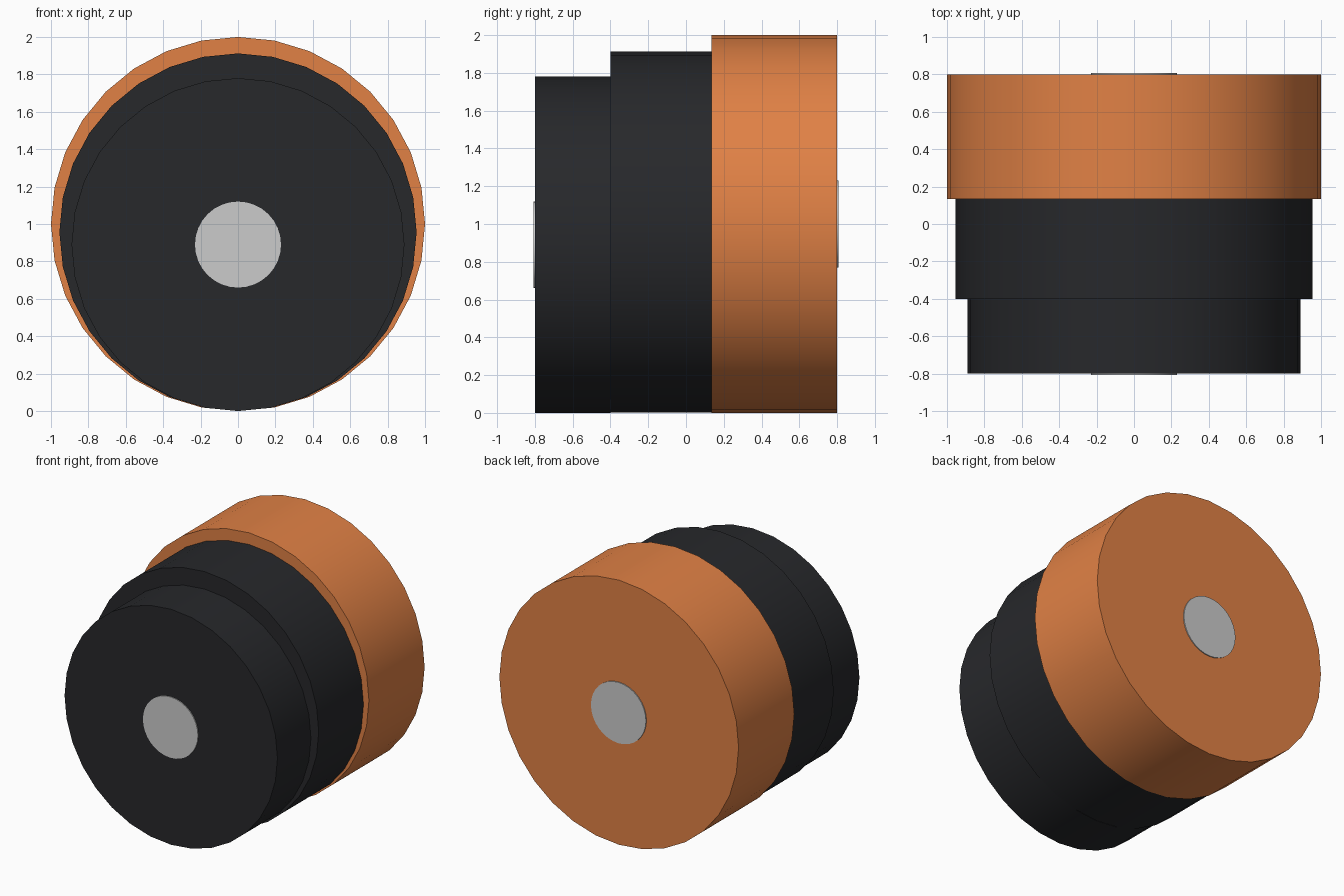
import bpy, math

if "Cube" in bpy.data.objects:
    bpy.data.objects.remove(bpy.data.objects["Cube"])


def material(name, rgb):
    m = bpy.data.materials.new(name)
    m.diffuse_color = (*rgb, 1)
    m.use_nodes = True
    m.node_tree.nodes["Principled BSDF"].inputs["Base Color"].default_value = m.diffuse_color
    return m


def drum(name, radius, y0, y1, z, mat=None):
    """Closed 32-sided cylinder lying along y."""
    bpy.ops.mesh.primitive_cylinder_add(
        vertices=32, radius=radius, depth=y1 - y0,
        location=(0, (y0 + y1) / 2, z), rotation=(math.pi / 2, 0, 0))
    ob = bpy.context.object
    ob.name = name
    bpy.ops.object.transform_apply(location=False, rotation=True, scale=True)
    bpy.ops.object.shade_smooth_by_angle(angle=math.radians(30))
    if mat:
        ob.data.materials.append(mat)
    return ob


orange = material("orange", (0.75, 0.22, 0.06))
black = material("black", (0.02, 0.021, 0.024))

# Three stepped drums, all resting on the ground
drum("large_drum", 1.0, 0.135, 0.8, 1.0, orange)
drum("middle_drum", 0.955, -0.4, 0.135, 0.957, black)
drum("small_drum", 0.89, -0.8, -0.4, 0.89, black)

# Thin hub discs on both end faces
drum("front_hub", 0.23, -0.807, -0.8, 0.89)
drum("rear_hub", 0.23, 0.8, 0.807, 1.0)
